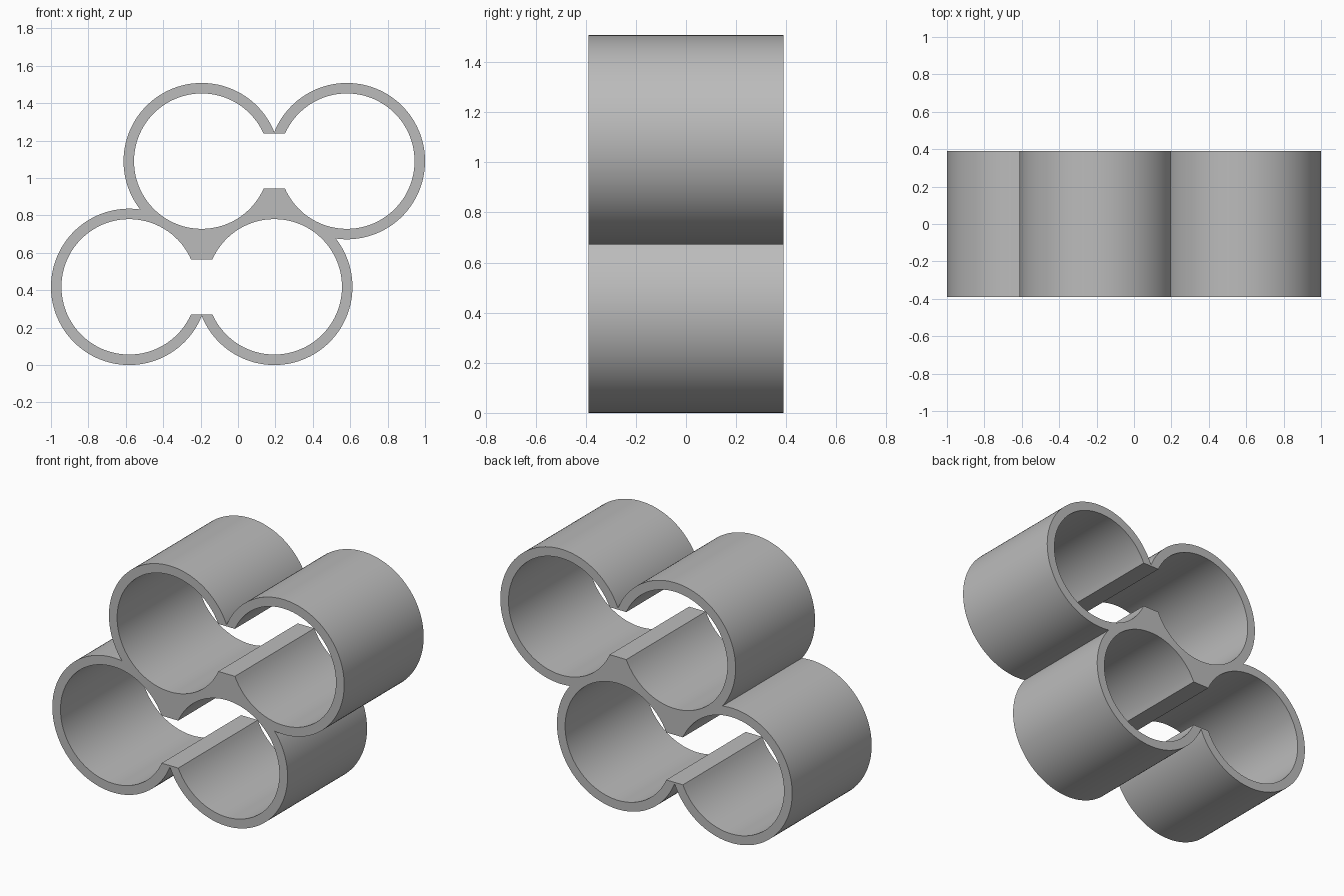
import bpy, bmesh
from math import sin, cos, asin, acos, pi, radians
from mathutils import Vector

if "Cube" in bpy.data.objects:
    bpy.data.objects.remove(bpy.data.objects["Cube"])

OUTER, INNER = 0.418, 0.362      # tube radii
PITCH = 0.776                    # distance between neighbouring tubes
SLOT = 0.147                     # half height of the opening joining a pair
HALF_DEPTH = 0.389
LOW_Z, HIGH_Z = OUTER, OUTER + PITCH * sin(pi / 3)
X_IN, X_OUT = PITCH / 4, PITCH * 3 / 4

grey = bpy.data.materials.new("plain grey")
grey.use_nodes = True
colour = (0.5, 0.5, 0.5, 1)
grey.diffuse_color = colour
grey.node_tree.nodes["Principled BSDF"].inputs["Base Color"].default_value = colour


def arc(cx, cz, radius, start, end, steps=80, last=False):
    count = steps + 1 if last else steps
    angles = [start + (end - start) * i / steps for i in range(count)]
    return [Vector((cx + radius * cos(a), -HALF_DEPTH, cz + radius * sin(a))) for a in angles]


def add_loop(bm, points):
    verts = [bm.verts.new(p) for p in points]
    return [bm.edges.new((v, verts[i - 1])) for i, v in enumerate(verts)]


# Outline: four overlapping circles in a staggered two-by-two stack
notch = acos(PITCH / 2 / OUTER)
outline = []
for cx, cz, start, end in ((-X_OUT, LOW_Z, 60, 360), (X_IN, LOW_Z, 180, 420),
                           (X_OUT, HIGH_Z, 240, 540), (-X_IN, HIGH_Z, 0, 240)):
    outline += arc(cx, cz, OUTER, radians(start) + notch, radians(end) - notch)

# Openings: a pair of bores joined by a flat-sided slot on each level
gap = asin(SLOT / INNER)
bm = bmesh.new()
edges = add_loop(bm, outline)
for left_x, z in ((-X_OUT, LOW_Z), (-X_IN, HIGH_Z)):
    edges += add_loop(bm, arc(left_x, z, INNER, gap, 2 * pi - gap, last=True)
                      + arc(left_x + PITCH, z, INNER, pi + gap, 3 * pi - gap, last=True))

# Fill the front face and extrude it to full depth
bmesh.ops.triangle_fill(bm, use_beauty=True, use_dissolve=False, edges=edges,
                        normal=Vector((0, -1, 0)))
result = bmesh.ops.extrude_face_region(bm, geom=bm.faces[:], use_keep_orig=True)
back = [g for g in result["geom"] if isinstance(g, bmesh.types.BMVert)]
bmesh.ops.translate(bm, verts=back, vec=(0, 2 * HALF_DEPTH, 0))
bmesh.ops.recalc_face_normals(bm, faces=bm.faces[:])

mesh = bpy.data.meshes.new("tube_rack")
bm.to_mesh(mesh)
bm.free()
mesh.materials.append(grey)
rack = bpy.data.objects.new("tube_rack", mesh)
bpy.context.collection.objects.link(rack)

# Smooth tube walls, crisp rims and notches
bpy.ops.object.select_all(action="DESELECT")
rack.select_set(True)
bpy.context.view_layer.objects.active = rack
bpy.ops.object.shade_smooth_by_angle(angle=radians(30))
